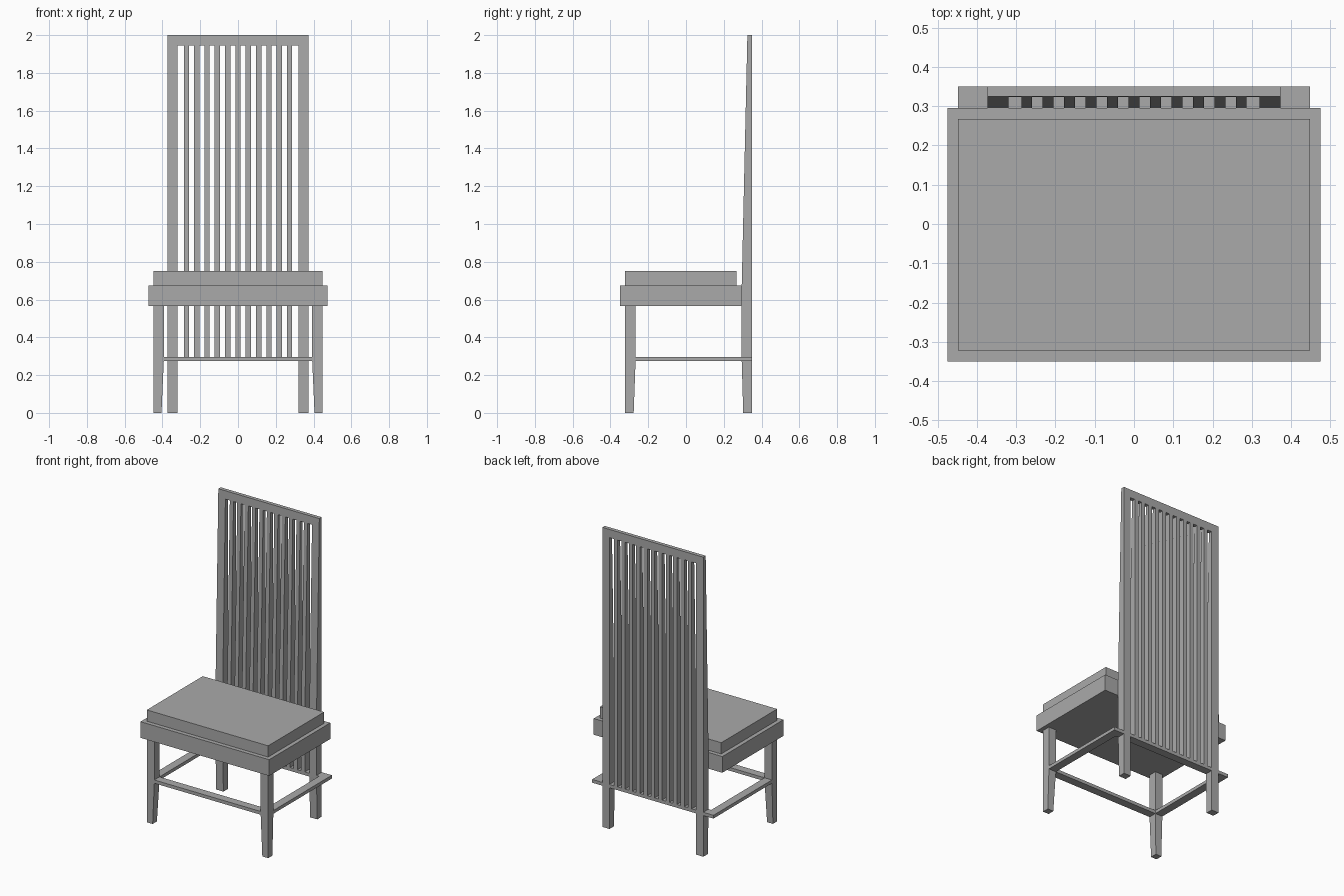
import bpy
import bmesh

cube = bpy.data.objects.get("Cube")
if cube:
    bpy.data.objects.remove(cube, do_unlink=True)

grey = bpy.data.materials.new("plain grey")
grey.use_nodes = True
colour = (0.4, 0.4, 0.4, 1)
grey.diffuse_color = colour
grey.node_tree.nodes["Principled BSDF"].inputs["Base Color"].default_value = colour


def finish(name, bm):
    bmesh.ops.recalc_face_normals(bm, faces=bm.faces)
    mesh = bpy.data.meshes.new(name)
    bm.to_mesh(mesh)
    bm.free()
    mesh.materials.append(grey)
    obj = bpy.data.objects.new(name, mesh)
    bpy.context.collection.objects.link(obj)
    return obj


def loft(name, sections):
    """Join rectangular sections, each (z, x0, x1, y0, y1), bottom to top."""
    bm = bmesh.new()
    rings = [[bm.verts.new(p) for p in
              ((x0, y0, z), (x1, y0, z), (x1, y1, z), (x0, y1, z))]
             for z, x0, x1, y0, y1 in sections]
    bm.faces.new(rings[0])
    bm.faces.new(rings[-1])
    for low, high in zip(rings, rings[1:]):
        for i in range(4):
            j = (i + 1) % 4
            bm.faces.new((low[i], low[j], high[j], high[i]))
    return finish(name, bm)


def box(name, x0, x1, y0, y1, z0, z1):
    return loft(name, [(z0, x0, x1, y0, y1), (z1, x0, x1, y0, y1)])


# Main sizes
BACK, BACK_FRONT, TOP_FRONT = 0.35, 0.295, 0.325
SEAT_LOW, SEAT_TOP = 0.567, 0.675
RAIL_LOW, RAIL_TOP = 0.275, 0.297
HEIGHT, HEAD_LOW = 2.0, 1.945
OUT, INNER = 0.448, 0.393
FRONT, FRONT_IN = -0.322, -0.267


def back_y(z):
    """Front face of the backrest, leaning away above the seat."""
    t = max(0, (z - SEAT_TOP) / (HEIGHT - SEAT_TOP))
    return BACK_FRONT + t * (TOP_FRONT - BACK_FRONT)


def back_strip(name, x0, x1, heights):
    return loft(name, [(z, x0, x1, back_y(z), BACK) for z in heights])


# Seat
box("seat_frame", -0.475, 0.475, -0.35, BACK_FRONT, SEAT_LOW, SEAT_TOP)
box("seat_cushion", -OUT, OUT, FRONT, 0.268, SEAT_TOP, 0.75)

# Legs and back posts, tapered below the stretchers
for side, s in (("left", 1), ("right", -1)):
    loft("front_leg_" + side, [
        (0, s * 0.405, s * OUT, FRONT, -0.277),
        (RAIL_LOW, s * INNER, s * OUT, FRONT, FRONT_IN),
        (SEAT_LOW, s * INNER, s * OUT, FRONT, FRONT_IN)])
    loft("back_post_" + side, [
        (0, s * 0.32, s * 0.373, 0.303, BACK),
        (RAIL_LOW, s * 0.32, s * 0.373, BACK_FRONT, BACK),
        (SEAT_TOP, s * 0.32, s * 0.373, BACK_FRONT, BACK),
        (HEIGHT, s * 0.32, s * 0.373, TOP_FRONT, BACK)])
    box("side_stretcher_" + side, s * INNER, s * OUT, FRONT_IN, BACK,
        RAIL_LOW, RAIL_TOP)

# Cross stretchers
box("front_stretcher", -INNER, INNER, FRONT, FRONT_IN, RAIL_LOW, RAIL_TOP)
box("back_stretcher", -INNER, INNER, BACK_FRONT, BACK, RAIL_LOW, RAIL_TOP)

# Backrest head rail and slats
back_strip("head_rail", -0.32, 0.32, (HEAD_LOW, HEIGHT))
for i in range(11):
    x = (i - 5) * 0.0547
    back_strip("back_slat_%d" % (i + 1), x - 0.0137, x + 0.0137,
               (RAIL_TOP, SEAT_TOP, HEAD_LOW))
